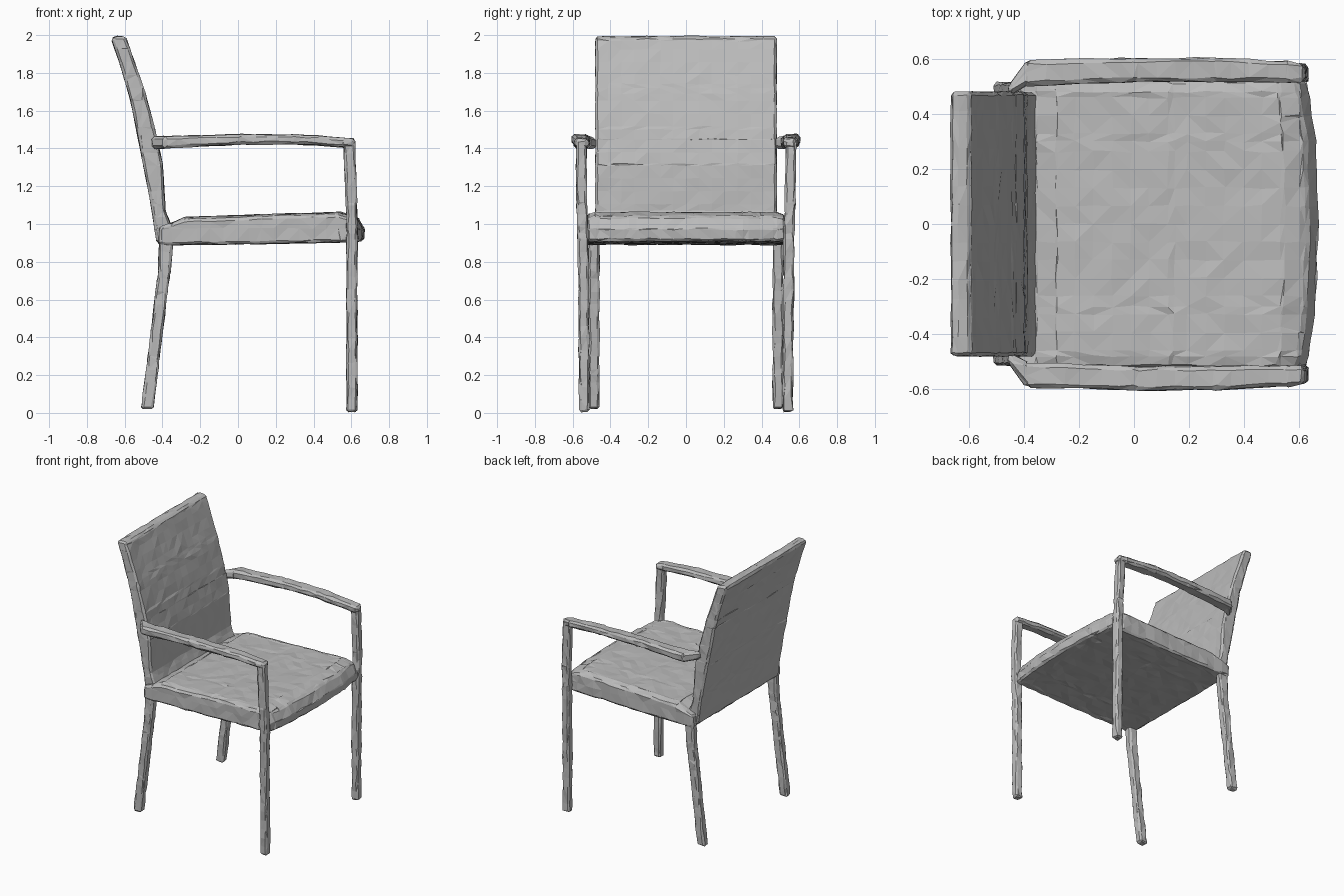
import bpy, bmesh, random
from mathutils import Vector

random.seed(4)
cube = bpy.data.objects.get("Cube")
if cube:
    bpy.data.objects.remove(cube, do_unlink=True)

grey = bpy.data.materials.new("plain grey")
grey.use_nodes = True
tone = (0.5, 0.5, 0.5, 1)
grey.diffuse_color = tone
grey.node_tree.nodes["Principled BSDF"].inputs["Base Color"].default_value = tone


def loft(name, rings, bevel=0.012, step=0.065, jitter=0.004):
    """Skin rings of points, soften the edges and facet the surface."""
    bm = bmesh.new()
    loops = [[bm.verts.new(p) for p in ring] for ring in rings]
    n = len(loops[0])
    for a, b in zip(loops, loops[1:]):
        for i in range(n):
            j = (i + 1) % n
            bm.faces.new((a[i], a[j], b[j], b[i]))
    bm.faces.new(loops[0])
    bm.faces.new(loops[-1])
    bmesh.ops.recalc_face_normals(bm, faces=bm.faces)
    sharp = [e for e in bm.edges if e.calc_face_angle(0) > 0.6]
    bmesh.ops.bevel(bm, geom=sharp, offset=bevel, segments=1, affect='EDGES')
    # Slice into an even grid so the facets stay small
    for axis in range(3):
        values = [v.co[axis] for v in bm.verts]
        low, high = min(values), max(values)
        cuts = int((high - low) / step)
        normal = Vector([float(k == axis) for k in range(3)])
        for c in range(1, cuts):
            bmesh.ops.bisect_plane(bm, geom=bm.verts[:] + bm.edges[:] + bm.faces[:],
                                   plane_co=normal * (low + (high - low) * c / cuts),
                                   plane_no=normal, dist=0.0005)
    for v in bm.verts:
        v.co += Vector([random.uniform(-jitter, jitter) for k in range(3)])
    bmesh.ops.triangulate(bm, faces=bm.faces)
    mesh = bpy.data.meshes.new(name)
    bm.to_mesh(mesh)
    bm.free()
    mesh.materials.append(grey)
    obj = bpy.data.objects.new(name, mesh)
    bpy.context.collection.objects.link(obj)
    return obj


def post_ring(x, y, z, hx, hy):
    return [(x - hx, y - hy, z), (x + hx, y - hy, z), (x + hx, y + hy, z), (x - hx, y + hy, z)]


def arm_ring(x, y, z, hy, hz):
    return [(x, y - hy, z - hz), (x, y + hy, z - hz), (x, y + hy, z + hz), (x, y - hy, z + hz)]


# Backrest: raked side profile stretched across the width
back = [(-0.43, 0.90), (-0.465, 1.13), (-0.51, 1.36), (-0.57, 1.66), (-0.625, 1.85), (-0.67, 1.98),
        (-0.65, 1.995), (-0.595, 1.99), (-0.49, 1.69), (-0.44, 1.50), (-0.40, 1.32),
        (-0.385, 1.07), (-0.35, 0.98), (-0.35, 0.90)]
loft("backrest", [[(x, y, z) for x, z in back] for y in (-0.48, 0.48)], jitter=0.003)

# Seat: cushion profile whose front edge bows forward in the middle
seat = [(-0.42, 0.89), (-0.42, 0.98), (-0.36, 1.0), (-0.28, 1.035), (0.15, 1.05), (0.55, 1.062),
        (0.635, 1.04), (0.67, 0.97), (0.665, 0.91), (0.58, 0.905), (0.1, 0.895)]
sections = []
for y, bow, drop in ((-0.525, 0.045, 0.012), (-0.48, 0.035, 0), (-0.3, 0.01, 0),
                     (0, 0, 0), (0.3, 0.01, 0), (0.48, 0.035, 0), (0.525, 0.045, 0.012)):
    sections.append([(x - bow * max(0, x) / 0.67, y, z - (drop if z > 1 else 0)) for x, z in seat])
loft("seat", sections)

for side, s in (("right", -1), ("left", 1)):
    # Front leg runs past the seat up to the armrest
    loft(side + "_front_leg", [post_ring(0.603, s * 0.538, 0.005, 0.028, 0.027),
                               post_ring(0.603, s * 0.545, 0.95, 0.028, 0.028),
                               post_ring(0.602, s * 0.552, 1.1, 0.029, 0.028),
                               post_ring(0.587, s * 0.555, 1.44, 0.03, 0.028)], 0.01)
    # Rear leg splays backwards
    loft(side + "_rear_leg", [post_ring(-0.48, s * 0.487, 0.022, 0.031, 0.027),
                              post_ring(-0.39, s * 0.487, 0.75, 0.031, 0.028),
                              post_ring(-0.38, s * 0.487, 0.92, 0.036, 0.028)], 0.01)
    # Armrest bows outward and turns in to meet the backrest
    loft(side + "_armrest", [arm_ring(-0.455, s * 0.487, 1.43, 0.02, 0.03),
                             arm_ring(-0.39, s * 0.548, 1.432, 0.046, 0.032),
                             arm_ring(0.0, s * 0.560, 1.448, 0.043, 0.027),
                             arm_ring(0.3, s * 0.560, 1.448, 0.043, 0.026),
                             arm_ring(0.56, s * 0.552, 1.433, 0.038, 0.026),
                             arm_ring(0.622, s * 0.55, 1.425, 0.032, 0.024)], 0.014)
